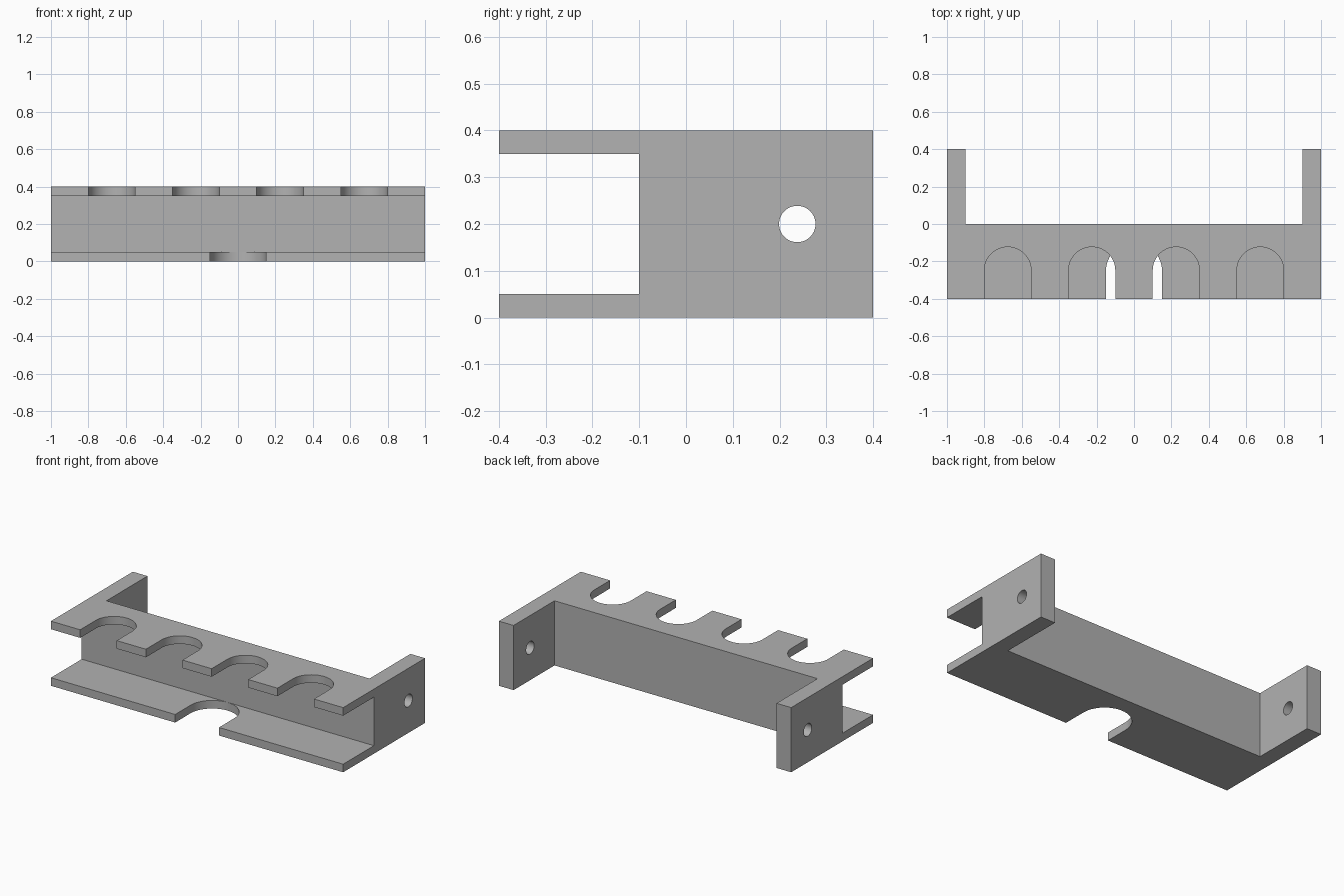
import bpy
import math

if "Cube" in bpy.data.objects:
    bpy.data.objects.remove(bpy.data.objects["Cube"], do_unlink=True)

grey = bpy.data.materials.new("plain grey")
grey.use_nodes = True
GREY = (0.445, 0.445, 0.445, 1)
grey.diffuse_color = GREY
grey.node_tree.nodes["Principled BSDF"].inputs["Base Color"].default_value = GREY


def prism(name, outline, low, high, axis):
    """Extrude a 2D outline along x (outline is y, z) or along z (outline is x, y)."""
    def place(p, t):
        return (t, *p) if axis == "x" else (*p, t)
    n = len(outline)
    verts = [place(p, t) for t in (low, high) for p in outline]
    faces = [list(range(n))[::-1], list(range(n, 2 * n))]
    faces += [(i, (i + 1) % n, (i + 1) % n + n, i + n) for i in range(n)]
    mesh = bpy.data.meshes.new(name)
    mesh.from_pydata(verts, [], faces)
    mesh.materials.append(grey)
    obj = bpy.data.objects.new(name, mesh)
    bpy.context.collection.objects.link(obj)
    return obj


def arc(cx, cy, r, sweep, steps):
    return [(cx + r * math.cos(sweep * i / steps), cy + r * math.sin(sweep * i / steps))
            for i in range(steps + 1)]


def slot(name, x, y, r, low, high):
    """Round-ended slot, open towards the front."""
    return prism(name, [(x - r, -0.5), (x + r, -0.5)] + arc(x, y, r, math.pi, 32),
                 low, high, "z")


# Solid side profile: back wall and arms with a thin shelf at top and bottom
profile = [(-0.4, 0), (0.4, 0), (0.4, 0.4), (-0.4, 0.4),
           (-0.4, 0.35), (-0.1, 0.35), (-0.1, 0.05), (-0.4, 0.05)]
bracket = prism("slotted_rack", profile, -1, 1, "x")

# Cutters: space between the arms, shelf slots and screw holes
pocket = [(-0.9, 0), (0.9, 0), (0.9, 0.5), (-0.9, 0.5)]
cutters = [prism("arm_gap_cutter", pocket, -0.1, 0.5, "z")]
for x in (-0.675, -0.225, 0.225, 0.675):
    cutters.append(slot("top_slot_cutter", x, -0.248, 0.125, 0.3, 0.5))
cutters.append(slot("bottom_slot_cutter", 0, -0.251, 0.15, -0.1, 0.1))
cutters.append(prism("screw_hole_cutter", arc(0.238, 0.2, 0.039, math.tau, 40)[:-1],
                     -1.1, 1.1, "x"))

for cutter in cutters:
    cutter.hide_render = True
    cut = bracket.modifiers.new(cutter.name, "BOOLEAN")
    cut.operation = "DIFFERENCE"
    cut.solver = "EXACT"
    cut.object = cutter

# Bake the cuts and discard the cutters
bpy.context.view_layer.update()
baked = bpy.data.meshes.new_from_object(
    bracket.evaluated_get(bpy.context.evaluated_depsgraph_get()))
bracket.modifiers.clear()
bracket.data = baked
for cutter in cutters:
    bpy.data.objects.remove(cutter, do_unlink=True)

# Smooth round walls, sharp edges elsewhere
bpy.ops.object.select_all(action="DESELECT")
bracket.select_set(True)
bpy.context.view_layer.objects.active = bracket
bpy.ops.object.shade_smooth_by_angle(angle=math.radians(30))
